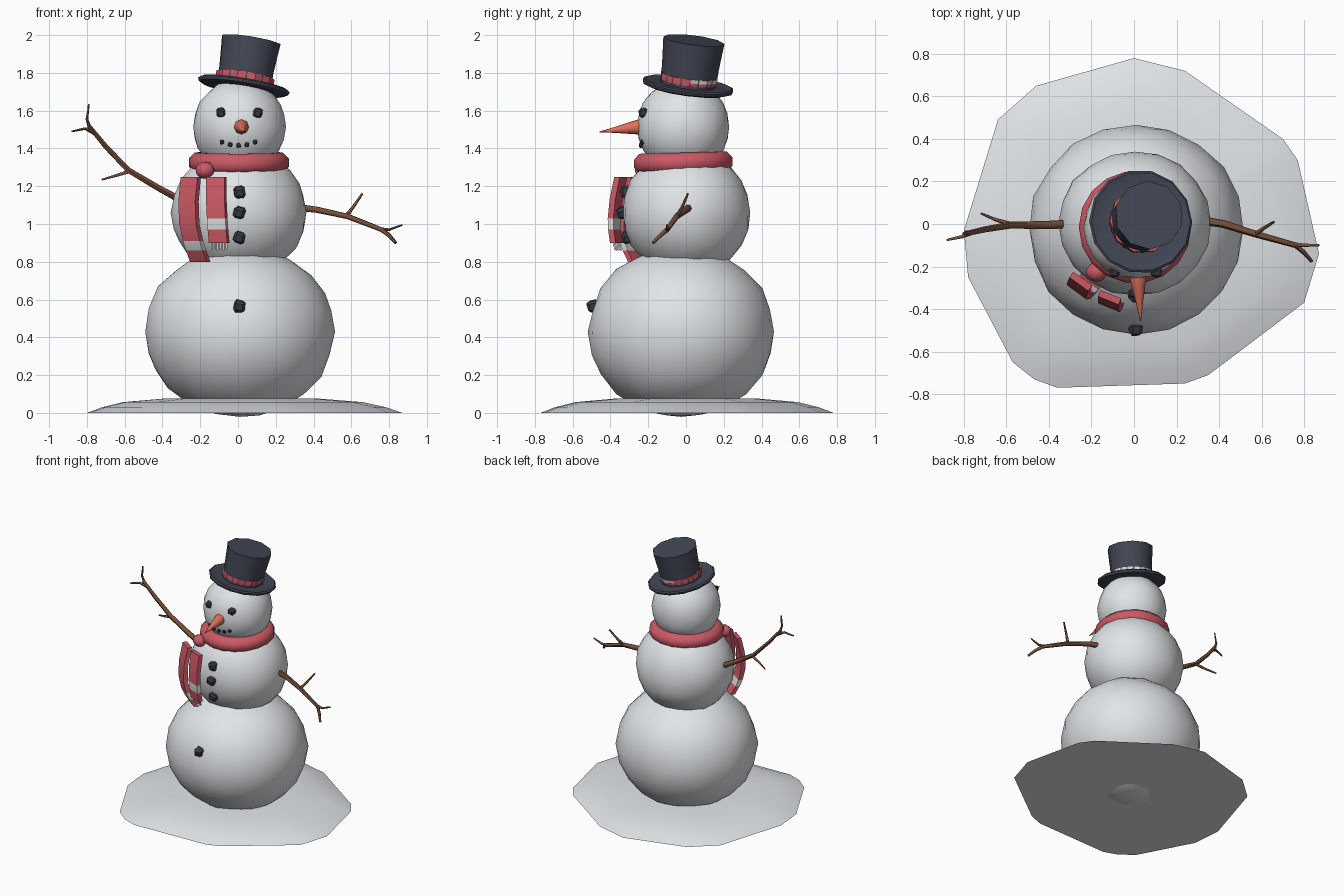
import bpy, bmesh, math, random
from mathutils import Vector, Matrix

random.seed(4)
if "Cube" in bpy.data.objects:
    bpy.data.objects.remove(bpy.data.objects["Cube"])


def material(name, rgb):
    m = bpy.data.materials.new(name)
    m.use_nodes = True
    m.diffuse_color = (*rgb, 1)
    m.node_tree.nodes["Principled BSDF"].inputs["Base Color"].default_value = (*rgb, 1)
    return m


SNOW = material("snow", (0.78, 0.81, 0.83))
RED = material("scarf_red", (0.6, 0.1, 0.13))
WHITE = material("stripe_white", (0.7, 0.7, 0.7))
NAVY = material("hat_navy", (0.055, 0.063, 0.09))
COAL = material("coal", (0.04, 0.045, 0.065))
BROWN = material("bark", (0.19, 0.08, 0.045))
ORANGE = material("carrot", (0.75, 0.16, 0.1))


def finish(bm, name, mats, angle=40):
    bmesh.ops.recalc_face_normals(bm, faces=bm.faces)
    me = bpy.data.meshes.new(name)
    bm.to_mesh(me)
    bm.free()
    ob = bpy.data.objects.new(name, me)
    bpy.context.collection.objects.link(ob)
    for m in mats:
        me.materials.append(m)
    if angle:
        bpy.ops.object.select_all(action='DESELECT')
        ob.select_set(True)
        bpy.context.view_layer.objects.active = ob
        bpy.ops.object.shade_smooth_by_angle(angle=math.radians(angle))
    return ob


def loft(bm, rings, closed=False, caps=True):
    """Bridge rings of points with quads; returns the faces of each span."""
    rows = [[bm.verts.new(p) for p in r] for r in rings]
    spans = []
    for a, b in zip(rows, rows[1:] + rows[:1] if closed else rows[1:]):
        n = len(a)
        spans.append([bm.faces.new((a[i], a[(i + 1) % n], b[(i + 1) % n], b[i]))
                      for i in range(n)])
    if caps and not closed:
        bm.faces.new(rows[0])
        bm.faces.new(rows[-1])
    return spans


def ring(radius, z, sides, turn=0.0):
    return [Vector((radius * math.cos(a), radius * math.sin(a), z))
            for a in (math.tau * (i + turn) / sides for i in range(sides))]


def ball(name, centre, radii, mat, detail=3, jitter=0.012, angle=80):
    bm = bmesh.new()
    bmesh.ops.create_icosphere(bm, subdivisions=detail, radius=1)
    for v in bm.verts:
        v.co *= 1.008 + random.uniform(-jitter, jitter)
        v.co = Vector(centre) + Vector([c * r for c, r in zip(v.co, radii)])
    return finish(bm, name, [mat], angle)


# Snow mound: irregular outline drawn in over shallow rings
outline = [(0, .78), (.24, .72), (.7, .4), (.77, .3), (.87, -.14), (.8, -.37), (.35, -.71),
           (.24, -.75), (-.36, -.77), (-.47, -.73), (-.57, -.65), (-.78, -.25),
           (-.8, -.03), (-.64, .49), (-.46, .65)]
bm = bmesh.new()
loft(bm, [[(x * s, y * s, z) for x, y in outline]
          for s, z in ((1, 0), (.9, .03), (.76, .057), (.5, .075), (.2, .08))])
finish(bm, "snow_mound", [SNOW], 50)

# Snow body
BODY = {"lower_body": ((.01, -.025, .43), (.5, .49, .45)),
        "middle_body": ((.005, .003, 1.06), (.355, .337, .34)),
        "head": ((.008, -.015, 1.515), (.243, .243, .25))}
for name, (centre, radii) in BODY.items():
    ball(name, centre, radii, SNOW)


def on_front(part, x, z):
    """Point on the front of a body ball at the given x and z."""
    c, r = BODY[part]
    d = 1 - ((x - c[0]) / r[0]) ** 2 - ((z - c[2]) / r[2]) ** 2
    return Vector((x, c[1] - r[1] * math.sqrt(max(d, 0)), z))


def coal(name, part, x, z, size):
    bm = bmesh.new()
    bmesh.ops.create_cube(bm, size=size)
    bmesh.ops.bevel(bm, geom=bm.edges[:], offset=size * .22, segments=1, affect='EDGES')
    turn = Matrix.Rotation(random.uniform(-.3, .3), 4, 'Y') @ Matrix.Rotation(.2, 4, 'X')
    for v in bm.verts:
        v.co = turn @ (v.co * random.uniform(.92, 1.08)) + on_front(part, x, z)
    finish(bm, name, [COAL], 0)


# Coal buttons, eyes and mouth
for i, (part, z) in enumerate((("middle_body", 1.17), ("middle_body", 1.06),
                               ("middle_body", .93), ("lower_body", .565))):
    coal(f"button_{i + 1}", part, .007, z, .06)
coal("right_eye", "head", -.09, 1.59, .046)
coal("left_eye", "head", .105, 1.59, .046)
for i in range(5):
    t = i - 2
    coal(f"mouth_coal_{i + 1}", "head", .003 + .044 * t, 1.416 + .0045 * t * t, .023)

# Carrot nose
bm = bmesh.new()
nose_turn = Vector((.015, -.24, -.03)).to_track_quat('Z', 'Y')
loft(bm, [[nose_turn @ p + Vector((.016, -.215, 1.518)) for p in ring(r, z, 8)]
          for r, z in ((.036, -.02), (.041, .03), (.03, .09), (.016, .16), (.002, .246))])
finish(bm, "carrot_nose", [ORANGE], 60)

# Scarf loop, a fat ring around the neck
bm = bmesh.new()
loops = []
for i in range(18):
    a = math.tau * i / 18
    out = Vector((math.cos(a), math.sin(a), 0))
    mid = out * .212 + Vector((.005, -.015, 1.325 + .006 * math.sin(a)))
    loops.append([mid + out * p.x + Vector((0, 0, p.y)) for p in ring(.057, 0, 8, .5)])
loft(bm, loops, closed=True)
finish(bm, "scarf_loop", [RED], 70)
ball("scarf_knot", (-.175, -.225, 1.285), (.05, .045, .045), RED, 2, .03)


# Scarf tails: striped straps hanging over the chest
def tail(name, path, yaw, width, white_spans):
    bm = bmesh.new()
    w = Vector((math.cos(yaw), math.sin(yaw), 0)) * width / 2
    n = Vector((math.sin(yaw), -math.cos(yaw), 0)) * .016
    spans = loft(bm, [[Vector(p) + w + n, Vector(p) - w + n, Vector(p) - w - n,
                       Vector(p) + w - n] for p in path])
    for i in white_spans:
        for f in spans[i]:
            f.material_index = 1
    finish(bm, name, [RED, WHITE], 30)


tail("outer_scarf_tail", [(-.25, -.27, 1.25), (-.262, -.3, 1.12), (-.258, -.31, 1.0),
                          (-.238, -.305, .91), (-.222, -.29, .86), (-.2, -.262, .8)],
     math.radians(-36), .11, [3])
tail("inner_scarf_tail", [(-.115, -.345, 1.25), (-.115, -.37, 1.13), (-.11, -.38, 1.03),
                          (-.106, -.378, .97), (-.1, -.368, .9)],
     math.radians(-22), .105, [2])
for i in range(6):
    x = -.139 + i * .0155
    bm = bmesh.new()
    y = -.368 - (x + .1) * .4
    loft(bm, [[p + Vector((x, y + s, 0)) for p in ring(.0065, z, 4, .5)]
              for z, s in ((.905, 0), (.86 + .006 * (i % 2), .008))])
    finish(bm, f"scarf_fringe_{i + 1}", [WHITE], 0)


# Twig arms with tapered branches
def twig(name, pts, r0, r1):
    bm = bmesh.new()
    pts = [Vector(p) for p in pts]
    rings = []
    for i, p in enumerate(pts):
        d = pts[min(i + 1, len(pts) - 1)] - pts[max(i - 1, 0)]
        q = d.to_track_quat('Z', 'Y')
        r = r0 + (r1 - r0) * i / (len(pts) - 1)
        rings.append([p + q @ v for v in ring(r, 0, 6)])
    loft(bm, rings)
    finish(bm, name, [BROWN], 60)


twig("right_arm", [(-.3, 0, 1.125), (-.42, -.005, 1.19), (-.58, -.005, 1.285),
                   (-.7, -.025, 1.41), (-.79, -.045, 1.52)], .021, .012)
twig("right_arm_twig", [(-.57, -.003, 1.28), (-.65, .02, 1.255), (-.72, .05, 1.235)], .011, .005)
twig("right_finger_upper", [(-.785, -.04, 1.51), (-.8, -.045, 1.555), (-.79, -.05, 1.635)], .011, .005)
twig("right_finger_lower", [(-.76, -.04, 1.48), (-.81, -.06, 1.505), (-.88, -.075, 1.49)], .011, .005)
twig("left_arm", [(.3, .02, 1.09), (.42, .0, 1.075), (.58, -.05, 1.04),
                  (.76, -.1, .97), (.8, -.135, .94), (.835, -.175, .9)], .021, .008)
twig("left_arm_twig", [(.575, -.045, 1.045), (.61, -.02, 1.09), (.658, .01, 1.16)], .011, .006)
twig("left_finger", [(.74, -.095, .975), (.8, -.1, .97), (.87, -.1, .995)], .011, .005)

# Top hat, tilted back and to its left
hat_turn = Vector((.165, .13, 1)).to_track_quat('Z', 'Y').to_matrix().to_4x4()
HAT = Matrix.Translation((.03, .01, 1.728)) @ hat_turn


def hat_part(name, profile, mats, sides, turn=0.0):
    bm = bmesh.new()
    spans = loft(bm, [[HAT @ p for p in ring(r, z, sides, turn)] for r, z in profile])
    return bm, spans


bm, _ = hat_part("hat_brim", [(.14, -.012), (.21, -.018), (.24, -.008), (.246, .008),
                              (.236, .016), (.2, .006), (.14, .01)], [NAVY], 14)
finish(bm, "hat_brim", [NAVY], 50)
bm, _ = hat_part("hat_crown", [(.148, 0), (.151, .1), (.163, .25)], [NAVY], 10)
finish(bm, "hat_crown", [NAVY], 50)

# Hat band: patches show between the crown's corners, with white stripes at the front
bm, spans = hat_part("hat_band", [(.13, .022), (.154, .024), (.156, .042), (.156, .062),
                                  (.13, .064)], [RED], 10, .5)
inv = HAT.inverted()
for f in spans[2]:
    c = inv @ f.calc_center_median()
    f.material_index = 1 if c.y < -.03 and abs(c.x - .02) < .13 else 0
finish(bm, "hat_band", [RED, WHITE], 30)
